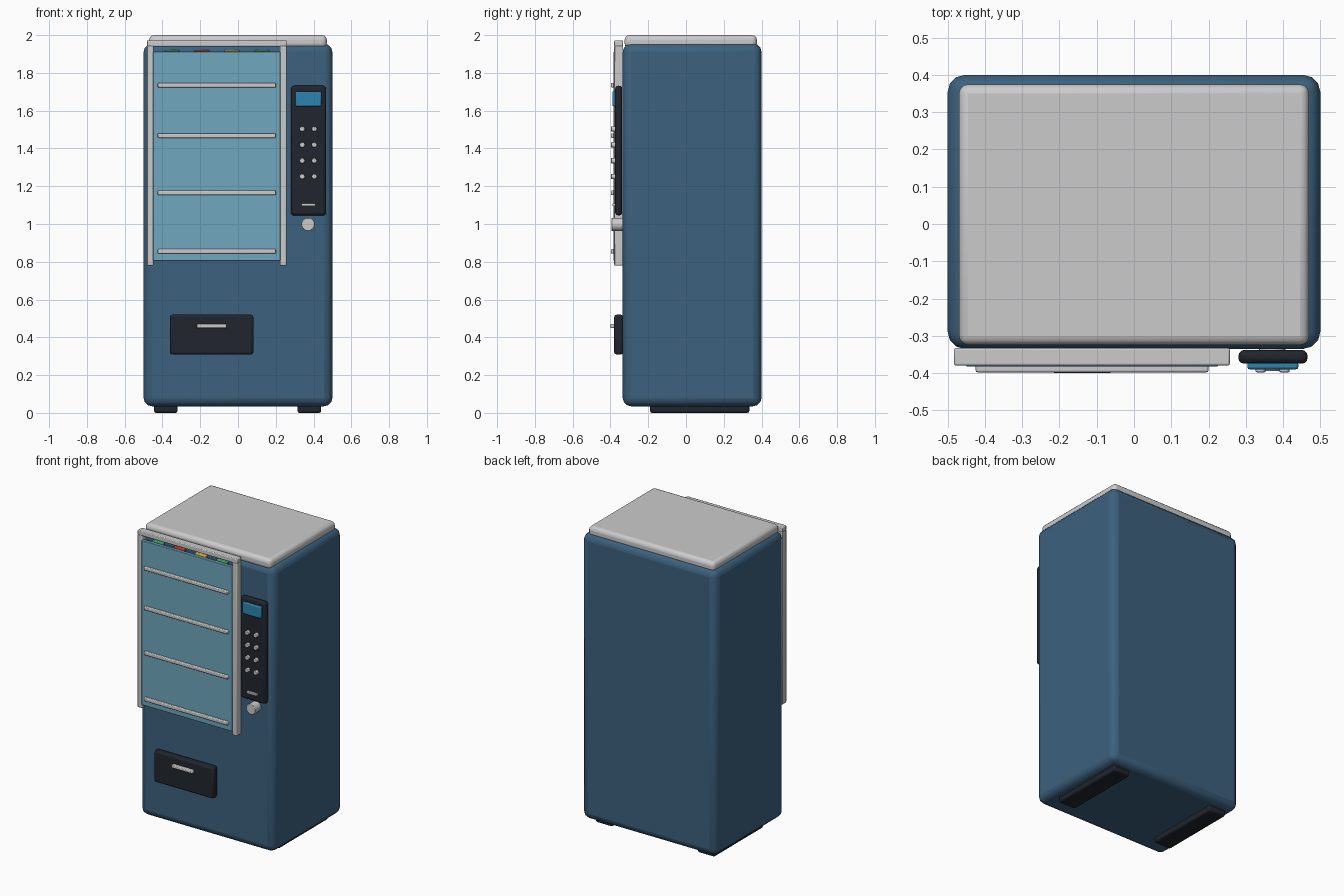
import bpy
from math import radians

if "Cube" in bpy.data.objects:
    bpy.data.objects.remove(bpy.data.objects["Cube"])


def material(name, r, g, b):
    m = bpy.data.materials.new(name)
    m.diffuse_color = (r, g, b, 1)
    m.use_nodes = True
    m.node_tree.nodes["Principled BSDF"].inputs["Base Color"].default_value = m.diffuse_color
    return m


BLUE = material("blue_paint", 0.045, 0.12, 0.21)
DARK = material("dark_plastic", 0.015, 0.019, 0.026)
GLASS = material("glass", 0.16, 0.39, 0.52)
SCREEN = material("screen", 0.026, 0.23, 0.42)
GREEN = material("green_pack", 0.05, 0.35, 0.15)
RED = material("red_pack", 0.5, 0.04, 0.03)
YELLOW = material("yellow_pack", 0.7, 0.4, 0.04)


def finish(ob, name, mat, bevel, segments):
    ob.name = name
    if mat:
        ob.data.materials.append(mat)
    if bevel:
        mod = ob.modifiers.new("Bevel", 'BEVEL')
        mod.width, mod.segments = bevel, segments
        mod.limit_method = 'ANGLE'
    bpy.ops.object.shade_smooth_by_angle(angle=radians(35))
    return ob


def box(name, x, y, z, mat=None, bevel=0.005, segments=2):
    """Bevelled box from (min, max) ranges on each axis."""
    lo, hi = zip(x, y, z)
    bpy.ops.mesh.primitive_cube_add(size=1, location=[(a + b) / 2 for a, b in zip(lo, hi)])
    ob = bpy.context.object
    ob.scale = [b - a for a, b in zip(lo, hi)]
    bpy.ops.object.transform_apply(location=False, rotation=False, scale=True)
    return finish(ob, name, mat, bevel, segments)


def disc(name, x, z, radius, y, mat=None, bevel=0.004):
    """Cylinder facing the front, spanning the y range."""
    bpy.ops.mesh.primitive_cylinder_add(
        vertices=24, radius=radius, depth=y[1] - y[0],
        location=(x, (y[0] + y[1]) / 2, z), rotation=(radians(90), 0, 0))
    return finish(bpy.context.object, name, mat, bevel, 2)


# Cabinet, roof cap and feet
box("cabinet", (-0.5, 0.5), (-0.335, 0.4), (0.035, 1.955), BLUE, 0.045, 3)
box("roof_cap", (-0.47, 0.47), (-0.325, 0.375), (1.93, 2.0), None, 0.025, 3)
for side, x in (("left", -0.445), ("right", 0.315)):
    box(f"{side}_foot", (x, x + 0.125), (-0.19, 0.335), (0, 0.06), DARK, 0.01)

# Window frame and glass
box("frame_top", (-0.483, 0.257), (-0.38, -0.333), (1.94, 1.972))
for side, x in (("left", -0.483), ("right", 0.222)):
    box(f"frame_{side}", (x, x + 0.035), (-0.38, -0.333), (0.78, 1.945))
box("window_glass", (-0.45, 0.225), (-0.383, -0.36), (0.805, 1.912), GLASS, 0.003)

# Shelf rails, each with a row of packs behind the glass
for i, z in enumerate((0.855, 1.165, 1.468, 1.735)):
    box(f"shelf_{i + 1}", (-0.425, 0.2), (-0.398, -0.34), (z - 0.012, z + 0.012))
    for j, mat in enumerate((GREEN, RED, YELLOW, GREEN)):
        x = -0.35 + j * 0.159
        box(f"pack_{i + 1}_{j + 1}", (x - 0.04, x + 0.04), (-0.36, -0.333),
            (z + 0.01, z + 0.186), mat, 0.006)

# Control panel with screen, keypad, card slot and coin knob
box("control_panel", (0.28, 0.466), (-0.375, -0.338), (1.045, 1.732), DARK, 0.016, 3)
box("display_screen", (0.304, 0.441), (-0.39, -0.37), (1.623, 1.702), SCREEN, 0.006)
for row in range(4):
    for col in range(2):
        disc(f"button_{row * 2 + col + 1}", 0.34 + col * 0.064, 1.503 - row * 0.084,
             0.014, (-0.398, -0.37))
box("card_slot", (0.335, 0.411), (-0.39, -0.37), (1.094, 1.109), None, 0.003)
disc("coin_knob", 0.371, 0.998, 0.035, (-0.395, -0.33))

# Collection flap and handle
box("collection_flap", (-0.361, 0.081), (-0.38, -0.333), (0.309, 0.52), DARK, 0.012)
box("flap_handle", (-0.218, -0.06), (-0.4, -0.375), (0.449, 0.471))
